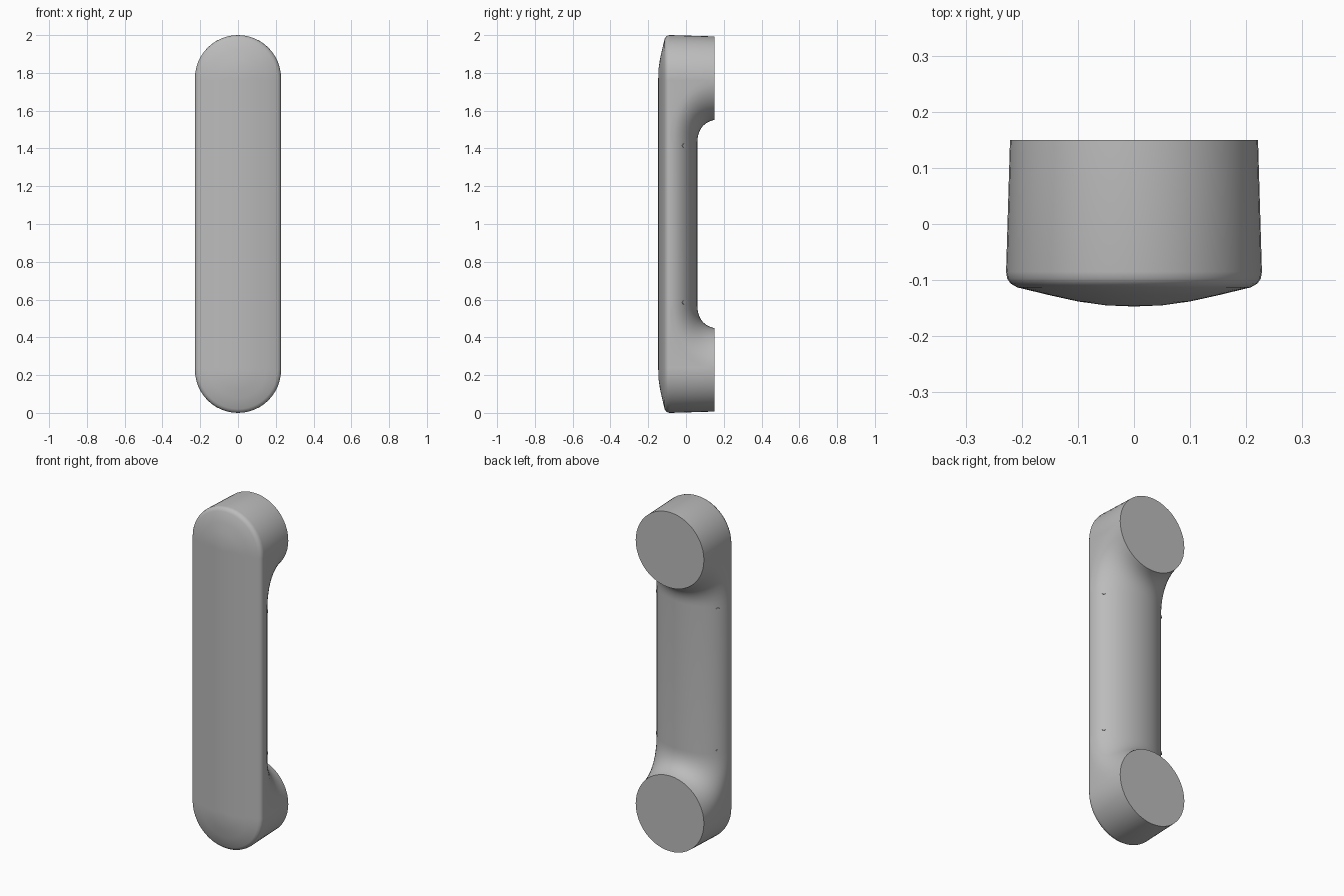
import bpy, bmesh, math
from mathutils import Vector, Matrix

cube = bpy.data.objects.get("Cube")
if cube:
    bpy.data.objects.remove(cube, do_unlink=True)

grey = bpy.data.materials.new("satin grey")
grey.use_nodes = True
grey.diffuse_color = (0.5, 0.5, 0.5, 1)
grey.node_tree.nodes["Principled BSDF"].inputs["Base Color"].default_value = (0.5, 0.5, 0.5, 1)

R_RIM, R_FOOT = 0.228, 0.221      # radius at the front rim and at the foot face
Y_RIM, Y_FOOT, Y_GRIP = -0.085, 0.15, 0.06
ZC, Z_ELBOW = 0.228, 0.57         # foot centre, end of the foot-to-grip blend
N, S = 24, 12                     # segments per half turn, steps along the blend
# front dome: radius from the centre line, depth
DOME = [(0.228, -0.085), (0.226, -0.097), (0.220, -0.106), (0.208, -0.113),
        (0.15, -0.127), (0.10, -0.138), (0.05, -0.145), (0.0, -0.147)]

bm = bmesh.new()


def sheet(rows):
    """Skin a grid of points with quads."""
    grid = [[bm.verts.new(p) for p in row] for row in rows]
    for a, b in zip(grid, grid[1:]):
        for i in range(len(a) - 1):
            bm.faces.new((a[i], a[i + 1], b[i + 1], b[i]))


def foot(t):
    return Vector((R_FOOT * math.cos(t), Y_FOOT, ZC + R_FOOT * math.sin(t)))


def grip(t, z):
    return Vector((R_RIM * math.cos(t), Y_RIM + (Y_GRIP - Y_RIM) * math.sin(t), z))


def blend(t):
    """Curve that bends from the foot face into the grip."""
    a, d = foot(t), grip(t, Z_ELBOW)
    b = a + Vector((0, 0.65 * (d.y - a.y), 0.1 * (d.z - a.z)))
    c = d - Vector((0, 0, 0.55 * (d.z - a.z)))
    return [a * (1 - s) ** 3 + b * 3 * s * (1 - s) ** 2 + c * 3 * s * s * (1 - s) + d * s ** 3
            for s in (i / S for i in range(S + 1))]


inner = [math.pi * i / N for i in range(N + 1)]
outer = [math.pi + t for t in inner]

# foot-to-grip blend, then the straight grip back up to mid height
elbow = [blend(t) for t in inner]
sheet(elbow)
sheet([[grip(t, z) for t in inner] for z in (Z_ELBOW, 1.0)])

# flat sides between the blend and the front rim
for column, x in ((elbow[0], R_RIM), (elbow[-1], -R_RIM)):
    sheet([column, [Vector((x, Y_RIM, p.z)) for p in column]])

# outer foot wall and foot face
sheet([[foot(t) for t in outer],
       [Vector((R_RIM * math.cos(t), Y_RIM, ZC + R_RIM * math.sin(t))) for t in outer]])
bm.faces.new([bm.verts.new(foot(t)) for t in inner[:-1] + outer[:-1]])

# domed front: shrinking outlines made of two straight sides and a round end
heights = [p.z for p in elbow[0]] + [1.0]
path = [(-1, 0, z) for z in reversed(heights)]
path += [(math.cos(t), math.sin(t), ZC) for t in outer[1:-1]]
path += [(1, 0, z) for z in heights]
sheet([[Vector((r * nx, y, z + r * nz)) for nx, nz, z in path] for r, y in DOME])

# mirror the lower half upward and weld
bmesh.ops.remove_doubles(bm, verts=bm.verts, dist=1e-5)
bmesh.ops.dissolve_degenerate(bm, edges=bm.edges, dist=1e-5)
copy = bmesh.ops.duplicate(bm, geom=bm.verts[:] + bm.edges[:] + bm.faces[:])["geom"]
for v in copy:
    if isinstance(v, bmesh.types.BMVert):
        v.co.z = 2 - v.co.z
bmesh.ops.reverse_faces(bm, faces=[f for f in copy if isinstance(f, bmesh.types.BMFace)])
bmesh.ops.remove_doubles(bm, verts=bm.verts, dist=1e-5)
bmesh.ops.recalc_face_normals(bm, faces=bm.faces)


def finish(mesh_data, name):
    mesh = bpy.data.meshes.new(name)
    mesh_data.to_mesh(mesh)
    mesh_data.free()
    mesh.materials.append(grey)
    obj = bpy.data.objects.new(name, mesh)
    bpy.context.collection.objects.link(obj)
    bpy.ops.object.select_all(action="DESELECT")
    obj.select_set(True)
    bpy.context.view_layer.objects.active = obj
    bpy.ops.object.shade_smooth_by_angle(angle=math.radians(35))


finish(bm, "pull_handle")

# four tiny pins on the grip flanks
pins = bmesh.new()
for t in (math.radians(30), math.radians(150)):
    for z in (0.585, 1.415):
        p = grip(t, z)
        normal = Vector((p.x / R_RIM ** 2, (p.y - Y_RIM) / (Y_GRIP - Y_RIM) ** 2, 0))
        turn = normal.to_track_quat("Z", "Y").to_matrix().to_4x4()
        bmesh.ops.create_cone(pins, cap_ends=True, segments=12, radius1=0.01, radius2=0.01,
                              depth=0.006, matrix=Matrix.Translation(p) @ turn)
finish(pins, "grip_pins")
